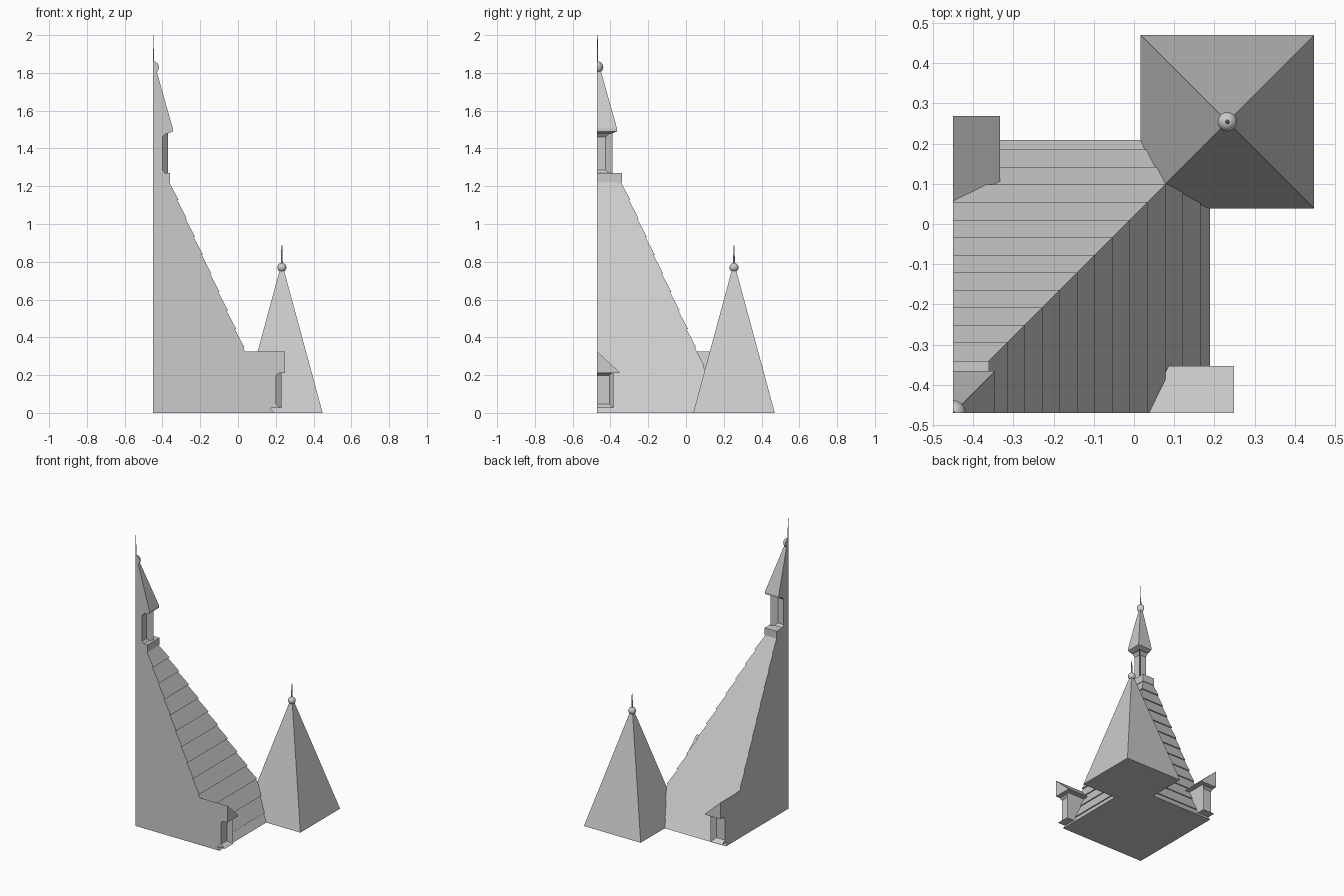
import bpy
import bmesh
import math
from mathutils import Matrix, Vector

if "Cube" in bpy.data.objects:
    bpy.data.objects.remove(bpy.data.objects["Cube"])

CX, CY = -0.45, -0.47          # axis of the main steeple, where the section is cut

slate = bpy.data.materials.new("plain_grey")
slate.use_nodes = True
grey = (0.6, 0.6, 0.6, 1)
slate.diffuse_color = grey
slate.node_tree.nodes["Principled BSDF"].inputs["Base Color"].default_value = grey


def finish(name, bm, cut=False, smooth=False):
    """Optionally slice away everything beyond the two section planes, then make the object."""
    if cut:
        for normal in (Vector((1, 0, 0)), Vector((0, 1, 0))):
            geom = bm.verts[:] + bm.edges[:] + bm.faces[:]
            bmesh.ops.bisect_plane(bm, geom=geom, dist=1e-6, plane_co=(CX, CY, 0),
                                   plane_no=normal, clear_inner=True)
            rim = [e for e in bm.edges if e.is_boundary]
            bmesh.ops.holes_fill(bm, edges=rim)
    bmesh.ops.recalc_face_normals(bm, faces=bm.faces)
    mesh = bpy.data.meshes.new(name)
    bm.to_mesh(mesh)
    bm.free()
    mesh.materials.append(slate)
    obj = bpy.data.objects.new(name, mesh)
    bpy.context.collection.objects.link(obj)
    if smooth:
        mesh.shade_smooth()
    return obj


def stack(centre, rings):
    """Solid made of stacked rectangles, each (half x, half y, z)."""
    bm = bmesh.new()
    loops = []
    for hx, hy, z in rings:
        loops.append([bm.verts.new((centre[0] + sx * hx, centre[1] + sy * hy, z))
                      for sx, sy in ((-1, -1), (1, -1), (1, 1), (-1, 1))])
    for low, high in zip(loops, loops[1:]):
        for i in range(4):
            j = (i + 1) % 4
            bm.faces.new((low[i], low[j], high[j], high[i]))
    bm.faces.new(loops[0][::-1])
    bm.faces.new(loops[-1])
    bmesh.ops.recalc_face_normals(bm, faces=bm.faces)
    return bm


def recess(bm, faces, border, depth):
    """Sink a rectangular opening into each face."""
    for f in faces:
        n = f.normal.copy()
        bmesh.ops.inset_individual(bm, faces=[f], thickness=border)
        bmesh.ops.translate(bm, verts=f.verts[:], vec=-n * depth)


def finial(name, x, y, z, radius, tip, rod, cut):
    bm = bmesh.new()
    bmesh.ops.create_uvsphere(bm, u_segments=24, v_segments=16, radius=radius,
                              matrix=Matrix.Translation((x, y, z)))
    finish(name + "_ball", bm, cut, smooth=not cut)
    bm = bmesh.new()
    bmesh.ops.create_cone(bm, cap_ends=True, segments=8, radius1=rod, radius2=rod * 0.4,
                          depth=tip - z, matrix=Matrix.Translation((x, y, (tip + z) / 2)))
    finish(name + "_rod", bm, cut)


# Main roof: overlapping courses, then a flat cap
PITCH, COURSE, LAP, TOP = 2.24, 0.0977, 0.008, 1.22
rings = []
low = 0.0
high = 0.053
while low < TOP - 0.01:
    for z, out in ((low, LAP), (high, 0.0)):
        half = 0.09 + (TOP - z) / PITCH + out - 0.004
        rings.append((half, half + 0.04, z))
    low, high = high, min(high + COURSE, TOP)
rings += [(0.09, 0.13, TOP), (0.09, 0.13, TOP + 0.05)]
finish("main_roof", stack((CX, CY), rings), cut=True)

# Belfry with an opening in each side
bm = stack((CX, CY), [(0.08, 0.08, 1.25), (0.08, 0.08, 1.495)])
bm.normal_update()
recess(bm, [f for f in bm.faces if abs(f.normal.z) < 0.5], 0.05, 0.03)
finish("belfry", bm, cut=True)

# Belfry spire
finish("belfry_spire", stack((CX, CY), [(0.08, 0.08, 1.48), (0.105, 0.105, 1.49),
                                        (0.105, 0.105, 1.505), (0.002, 0.002, 1.87)]), cut=True)
finial("main_finial", CX, CY, 1.83, 0.032, 2.0, 0.006, True)

# Corner turret roof
TX, TY = 0.232, 0.254
finish("corner_spire", stack((TX, TY), [(0.216, 0.216, 0), (0.002, 0.002, 0.79)]))
finial("corner_finial", TX, TY, 0.77, 0.024, 0.885, 0.006, False)


# Dormers: windowed body and gabled roof, turned to two sides
def dormer(name, angle, shift):
    place = Matrix.Translation((CX, CY, 0)) @ Matrix.Rotation(angle, 4, "Z")

    bm = stack((0.48 + shift, 0), [(0.2, 0.087, 0.025), (0.2, 0.087, 0.22)])
    bm.normal_update()
    recess(bm, [f for f in bm.faces if f.normal.x > 0.9], 0.032, 0.03)
    bm.transform(place)
    finish(name + "_body", bm, cut=True)

    bm = bmesh.new()
    ends = [[bm.verts.new((x + shift, y, z)) for y, z in
             ((-0.117, 0.21), (0.117, 0.21), (0.117, 0.217), (0, 0.325), (-0.117, 0.217))]
            for x in (0.3, 0.698)]
    bm.faces.new(ends[0])
    bm.faces.new(ends[1])
    for i in range(5):
        j = (i + 1) % 5
        bm.faces.new((ends[0][i], ends[0][j], ends[1][j], ends[1][i]))
    bm.transform(place)
    finish(name + "_roof", bm, cut=True)


dormer("side_dormer", 0, 0)
dormer("back_dormer", math.pi / 2, 0.04)
